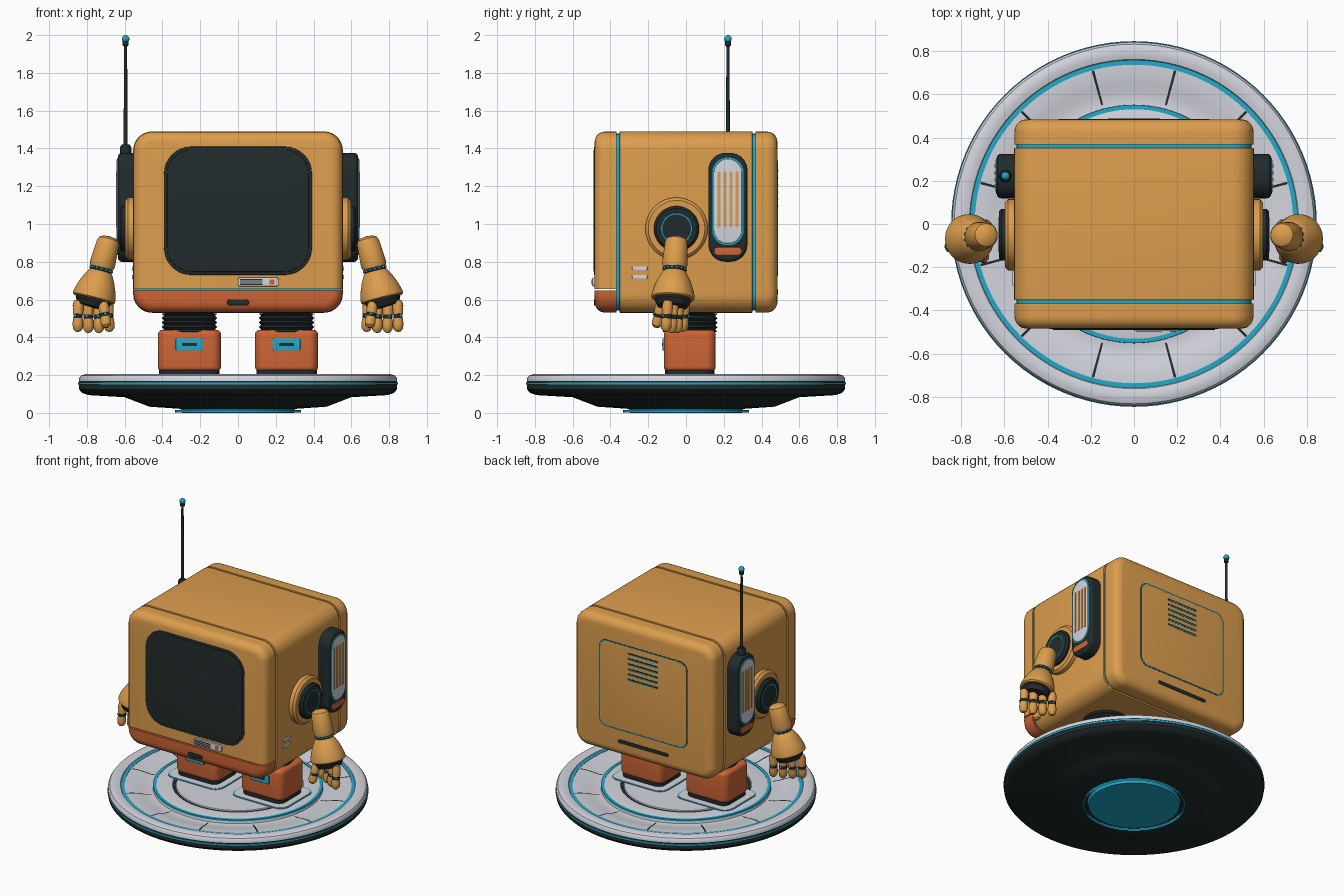
import bpy, bmesh, math
from mathutils import Matrix, Vector

if "Cube" in bpy.data.objects:
    bpy.data.objects.remove(bpy.data.objects["Cube"], do_unlink=True)


def material(name, rgb):
    m = bpy.data.materials.new(name)
    m.use_nodes = True
    m.diffuse_color = (*rgb, 1)
    m.node_tree.nodes["Principled BSDF"].inputs["Base Color"].default_value = (*rgb, 1)
    return m


YELLOW = material("warm_yellow", (0.72, 0.34, 0.075))
ORANGE = material("burnt_orange", (0.62, 0.13, 0.036))
DARK = material("dark_slate", (0.016, 0.024, 0.025))
CYAN = material("cyan", (0.015, 0.40, 0.60))
WHITE = material("pale_grey", (0.66, 0.67, 0.73))

# Local frames: columns are the shape's width, height and outward directions
FRONT = Matrix(((1, 0, 0), (0, 0, -1), (0, 1, 0))).to_4x4()
BACK = Matrix(((-1, 0, 0), (0, 0, 1), (0, 1, 0))).to_4x4()
LEFT = Matrix(((0, 0, 1), (1, 0, 0), (0, 1, 0))).to_4x4()
UP = Matrix.Identity(4)
made = []


def finish(bm, name, mat, matrix=UP, mirror=False):
    bm.transform(matrix)
    bmesh.ops.recalc_face_normals(bm, faces=bm.faces)
    mesh = bpy.data.meshes.new(name)
    bm.to_mesh(mesh)
    bm.free()
    mesh.materials.append(mat)
    ob = bpy.data.objects.new(name, mesh)
    bpy.context.collection.objects.link(ob)
    if mirror:
        ob.modifiers.new("both_sides", "MIRROR")
    made.append(ob)
    return ob


def slab(name, mat, at, hw, hh, depth, r=0, frame=FRONT, bevel=0, both=False, mirror=False, keep=None):
    """Rounded rectangle pushed outward from `at`, with its outer rim rounded."""
    bm = bmesh.new()
    n = 8 if r > 0.02 else 3
    pts = []
    for q, (sx, sy) in enumerate(((1, 1), (-1, 1), (-1, -1), (1, -1))):
        for i in range(n + 1 if r else 1):
            a = (q + i / n) * math.pi / 2
            pts.append((sx * (hw - r) + r * math.cos(a), sy * (hh - r) + r * math.sin(a)))
    face = bm.faces.new([bm.verts.new((x, y, 0)) for x, y in pts])
    ext = bmesh.ops.extrude_face_region(bm, geom=[face])["geom"]
    top = [v for v in ext if isinstance(v, bmesh.types.BMVert)]
    bmesh.ops.translate(bm, verts=top, vec=(0, 0, depth))
    if not any(f for f in bm.faces if all(v.co.z == 0 for v in f.verts)):
        bm.faces.new([v for v in bm.verts if v.co.z == 0])
    if bevel:
        rim = [e for e in bm.edges if abs(e.verts[0].co.z - e.verts[1].co.z) < 1e-6
               and (both or e.verts[0].co.z > depth / 2)]
        bmesh.ops.bevel(bm, geom=rim, offset=bevel, segments=5, profile=0.5, affect="EDGES")
    bmesh.ops.remove_doubles(bm, verts=bm.verts, dist=1e-5)
    if keep:
        height, above = keep
        res = bmesh.ops.bisect_plane(bm, geom=bm.verts[:] + bm.edges[:] + bm.faces[:],
                                     plane_co=(0, height - at[2], 0), plane_no=(0, 1, 0),
                                     clear_inner=above, clear_outer=not above)
        cut = [e for e in res["geom_cut"] if isinstance(e, bmesh.types.BMEdge)]
        bmesh.ops.contextual_create(bm, geom=cut)
    return finish(bm, name, mat, Matrix.Translation(at) @ frame, mirror)


def lathe(name, mat, profile, matrix=UP, mirror=False, steps=96, angle=math.tau):
    """Spin (radius, height) points about the local z axis."""
    bm = bmesh.new()
    vs = [bm.verts.new((r, 0, z)) for r, z in profile]
    es = [bm.edges.new(p) for p in zip(vs, vs[1:])]
    bmesh.ops.spin(bm, geom=vs + es, cent=(0, 0, 0), axis=(0, 0, 1), angle=angle, steps=steps)
    bmesh.ops.remove_doubles(bm, verts=bm.verts, dist=1e-5)
    return finish(bm, name, mat, matrix, mirror)


def disc(name, mat, at, r, depth, frame=LEFT, bevel=0.008, inner=0, mirror=True):
    pts = [(inner, 0), (r, 0), (r, depth - bevel), (r - bevel, depth), (inner, depth)]
    return lathe(name, mat, pts, Matrix.Translation(at) @ frame, mirror, 48)


def ball(name, mat, at, r, mirror=True):
    bm = bmesh.new()
    bmesh.ops.create_uvsphere(bm, u_segments=16, v_segments=10, radius=r)
    return finish(bm, name, mat, Matrix.Translation(at), mirror)


def along(a, b):
    a, b = Vector(a), Vector(b)
    return Matrix.Translation(a) @ (b - a).to_track_quat("Z", "X").to_matrix().to_4x4()


# Round platform
lathe("platform_hull", DARK, [(0, .01), (.2, .014), (.47, .033), (.54, .06), (.6, .083),
                              (.79, .094), (.825, .105), (.842, .125), (.842, .168)])
floor = [(.735, .19), (.69, .188), (.65, .182), (.61, .172), (.57, .17)]
lathe("platform_top", WHITE, [(.842, .168), (.842, .182), (.832, .197), (.81, .205), (.785, .205),
                              (.762, .199), (.757, .19)] + floor +
      [(.552, .172), (.548, .192), (.535, .196), (.425, .196), (.42, .186), (.405, .186),
       (.4, .196), (0, .196)])
lathe("platform_side_stripe", CYAN, [(.841, .15), (.846, .15), (.846, .16), (.841, .16)])
for name, mat, r, z, w in (("outer_light_ring", CYAN, .748, .193, .011),
                           ("inner_light_ring", CYAN, .541, .199, .01),
                           ("centre_groove", DARK, .412, .19, .008),
                           ("under_light_ring", CYAN, .327, .014, .006)):
    lathe(name, mat, [(r - w, z - .012), (r - w, z), (r + w, z), (r + w, z - .012)])
lathe("under_light", CYAN, [(0, 0), (.295, 0), (.302, .02)])
for k in range(12):
    lathe("platform_seam", DARK, [(r, z + .002) for r, z in floor[:]],
          Matrix.Rotation(math.radians(15 + 30 * k) - .008, 4, "Z"), steps=1, angle=.016)

# Legs and feet
lathe("ribbed_leg", DARK, [(0, .42)] + [(.147 - .012 * (i % 2), .43 + .012 * i) for i in range(9)] + [(0, .54)],
      Matrix.Translation((.257, .02, 0)), True, 40)
slab("foot_light_outline", CYAN, (.257, .02, .19), .215, .185, .009, .07, UP, mirror=True)
slab("foot_pad", WHITE, (.257, .02, .19), .207, .177, .011, .065, UP, mirror=True)
slab("foot_sole", DARK, (.257, .02, .198), .16, .13, .04, .05, UP, .006, True, True)
slab("foot", ORANGE, (.257, .02, .22), .167, .137, .22, .05, UP, .025, True, True)
slab("foot_plate", CYAN, (.257, -.112, .362), .073, .033, .013, .008, bevel=.003, mirror=True)
slab("foot_plate_slot", DARK, (.257, -.122, .362), .04, .009, .006, .008, mirror=True)

# Body: middle shell, two caps and the glowing core seen in the seams
slab("body_core", CYAN, (0, .37, 1.01), .543, .468, .74, .09)
slab("body_shell", YELLOW, (0, .352, 1.01), .555, .48, .704, .1, bevel=.004, both=True)
slab("back_cap", YELLOW, (0, .367, 1.01), .553, .479, .117, .1, BACK, .055)
slab("front_cap", YELLOW, (0, -.367, 1.01), .553, .479, .117, .1, bevel=.055, keep=(.656, True))
slab("front_chin", ORANGE, (0, -.367, 1.01), .553, .479, .117, .1, bevel=.055, keep=(.647, False))

# Face: screen, control strip and chin slot
slab("screen_frame", DARK, (0, -.475, 1.07), .392, .34, .012, .145, bevel=.004)
slab("screen", DARK, (0, -.48, 1.07), .375, .323, .01, .13, bevel=.003)
slab("control_strip", WHITE, (.107, -.478, .693), .108, .024, .018, .012, bevel=.004)
for i in range(3):
    slab("control_line", DARK, (.07, -.494, .681 + .012 * i), .06, .003, .004)
slab("control_button", ORANGE, (.18, -.494, .693), .014, .014, .005, .003)
slab("chin_slot", DARK, (0, -.478, .585), .058, .016, .01, .0155, bevel=.003)

# Back: hatch outline, vents and lower slot
slab("hatch_seam", DARK, (0, .478, 1.03), .35, .31, .0075, .06, BACK)
slab("hatch_glow", CYAN, (0, .478, 1.03), .346, .306, .008, .057, BACK)
slab("hatch", YELLOW, (0, .478, 1.03), .341, .301, .009, .055, BACK, .002)
for i in range(6):
    z = 1.1 + .037 * i
    slab("vent_slot", DARK, (0, .485, z), .12, .008, .003, .0075, BACK)
    slab("vent_glow", CYAN, (0, .485, z - .004), .115, .003, .004, 0, BACK)
slab("lower_back_slot", DARK, (0, .478, .64), .2, .013, .009, .0125, BACK)

# Side pads with grilles, and side slots
slab("side_pad", DARK, (.545, .222, 1.088), .103, .288, .09, .09, LEFT, .02, mirror=True)
slab("pad_glow_rim", CYAN, (.63, .222, 1.12), .083, .232, .009, .08, LEFT, mirror=True)
slab("pad_insert", WHITE, (.63, .222, 1.12), .074, .223, .012, .072, LEFT, .003, mirror=True)
for i in range(4):
    slab("grille_bar", YELLOW, (.64, .174 + .032 * i, 1.13), .008, .148, .006, .006, LEFT, mirror=True)
slab("pad_tag", ORANGE, (.628, .222, .856), .073, .021, .012, .018, LEFT, .004, mirror=True)
for z in (.765, .72):
    slab("side_slot", WHITE, (.552, -.245, z), .04, .011, .01, .004, LEFT, .002, mirror=True)

# Antenna
mast = Matrix.Translation((-.595, .222, 0))
lathe("antenna_base", DARK, [(0, 1.34), (.03, 1.34), (.03, 1.405), (.022, 1.42), (0, 1.42)], mast, steps=24)
lathe("antenna_rod", DARK, [(.011, 1.41), (.008, 1.94), (.016, 1.945), (.016, 1.965), (0, 1.97)], mast, steps=16)
ball("antenna_tip", CYAN, (-.595, .222, 1.98), .02, False)

# Shoulders
disc("shoulder_ring", YELLOW, (.54, -.05, .975), .165, .058, bevel=.015)
disc("shoulder_joint", DARK, (.56, -.05, .975), .12, .065, bevel=.012)
disc("shoulder_light", CYAN, (.62, -.05, .975), .083, .0065, bevel=.001, inner=.076)

# Arms
arm = along((.68, -.05, .935), (.765, -.07, .6))
lathe("forearm", YELLOW, [(0, 0), (.035, .004), (.053, .016), (.06, .035), (.068, .15), (.062, .172), (0, .175)],
      arm, True, 32)
lathe("wrist_band", DARK, [(.052, .165), (.058, .172), (.058, .19), (.052, .197)], arm, True, 32)
for k in range(14):
    a = k * math.tau / 14
    ball("wrist_bead", CYAN, arm @ Vector((.059 * math.cos(a), .059 * math.sin(a), .181)), .007)
lathe("cuff", YELLOW, [(.05, .186), (.063, .195), (.085, .235), (.103, .28), (.114, .32), (.115, .338),
                       (.106, .345), (0, .335)], arm, True, 40)
lathe("palm", DARK, [(0, .33), (.09, .33), (.095, .355), (.08, .385), (0, .39)], arm, True, 32)


def finger(name, root, tip):
    m = along(root, tip)
    length = (Vector(tip) - Vector(root)).length
    for part, mat, prof in (
            ("knuckle", YELLOW, [(0, 0), (.023, .006), (.029, .03), (.027, .45 * length), (0, .48 * length)]),
            ("joint", DARK, [(.02, .4 * length), (.025, .47 * length), (.025, .56 * length), (.02, .62 * length)]),
            ("tip", YELLOW, [(0, .56 * length), (.026, .58 * length), (.029, .75 * length),
                             (.026, .9 * length), (.014, .985 * length), (0, length)])):
        lathe(name + "_" + part, mat, prof, m, True, 16)
    for side in (-1, 1):
        ball(name + "_pin", CYAN, m @ Vector((side * .022, -side * .012, .51 * length)), .008)


# Four fingers in a row, and a thumb in front
for t in (-1.5, -.5, .5, 1.5):
    x, y = .768 + .052 * t, -.05 - .03 * t
    finger("finger", (x, y, .6), (x - .004 + .004 * t, y - .012, .42 + .006 * abs(t)))
finger("thumb", (.715, -.13, .59), (.695, -.158, .45))

# Smooth shading with crisp edges
bpy.ops.object.select_all(action="DESELECT")
for ob in made:
    ob.select_set(True)
bpy.context.view_layer.objects.active = made[0]
bpy.ops.object.shade_smooth_by_angle(angle=math.radians(35))
